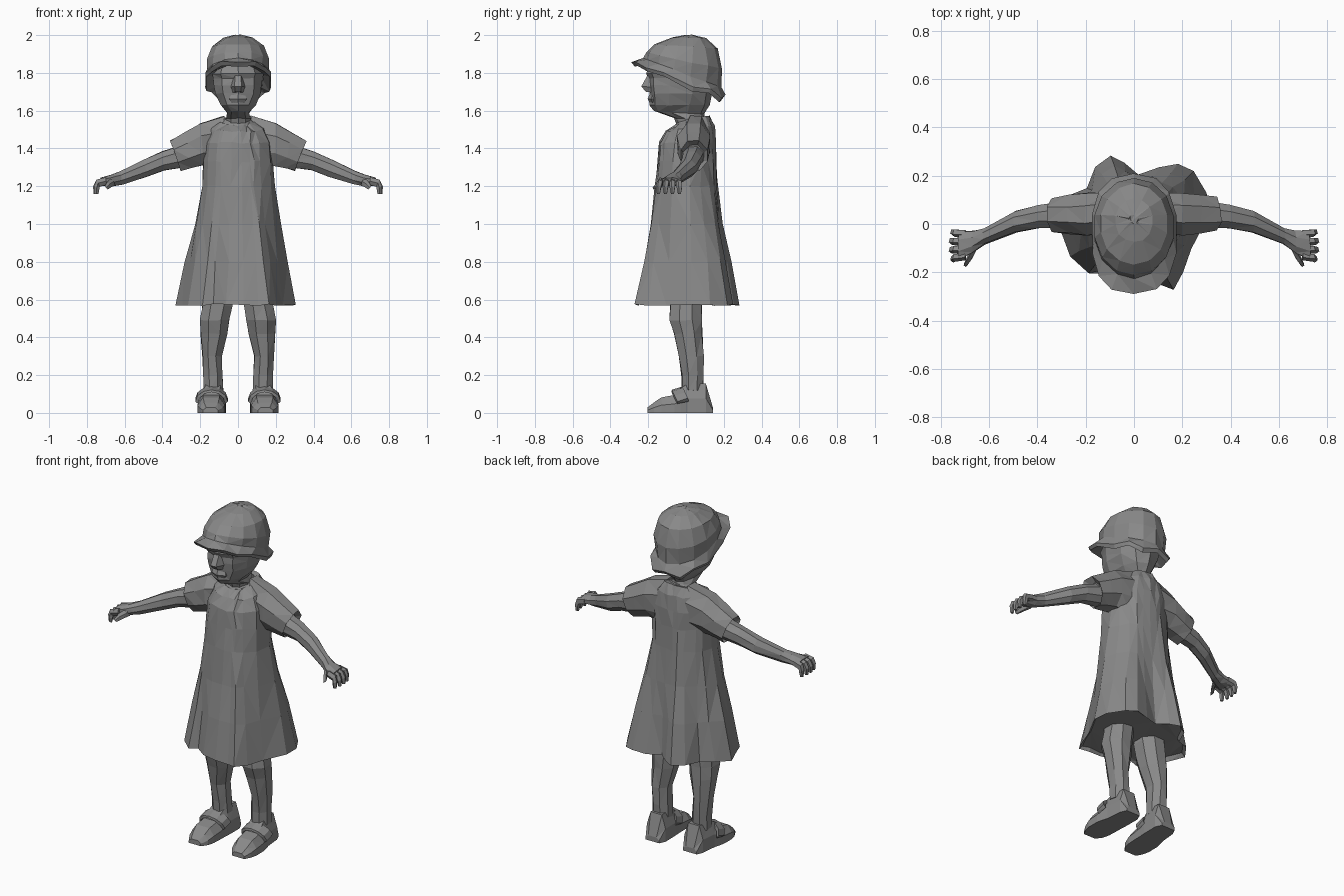
import bpy, bmesh, math, random
from mathutils import Vector

random.seed(4)
grey = bpy.data.materials.new("plain grey")
grey.diffuse_color = (0.25, 0.25, 0.25, 1)


def loft(name, rings, cap_start=True, cap_end=True, jitter=0.0, sx=1):
    """Skin a list of equal-length point rings; triangulated for faceted look."""
    bm = bmesh.new()
    rows = []
    for ring in rings:
        row = []
        for p in ring:
            d = Vector([random.uniform(-jitter, jitter) for _ in range(3)])
            q = Vector(p) + d
            row.append(bm.verts.new((q.x * sx, q.y, q.z)))
        rows.append(row)
    n = len(rows[0])
    for a, b in zip(rows, rows[1:]):
        for i in range(n):
            j = (i + 1) % n
            bm.faces.new((a[i], a[j], b[j], b[i]))
    if cap_start:
        bm.faces.new(rows[0])
    if cap_end:
        bm.faces.new(rows[-1])
    bmesh.ops.recalc_face_normals(bm, faces=bm.faces)
    bmesh.ops.triangulate(bm, faces=bm.faces, quad_method='SHORT_EDGE')
    me = bpy.data.meshes.new(name)
    bm.to_mesh(me)
    bm.free()
    me.materials.append(grey)
    ob = bpy.data.objects.new(name, me)
    bpy.context.collection.objects.link(ob)
    return ob


def oval(z, cx, cy, rx, ry, n=10, slope=0.0, power=1.0, wave=0.0):
    """Horizontal ring, optionally tilted front to back, squared and waved."""
    pts = []
    for i in range(n):
        a = 2 * math.pi * (i + 0.5) / n
        c, s = math.cos(a), math.sin(a)
        x = rx * math.copysign(abs(c) ** power, c)
        y = ry * math.copysign(abs(s) ** power, s)
        w = wave * (1 if i % 2 else -1) * (1 if s > -0.2 else 0.3)
        pts.append((cx + x, cy + y, z - slope * y + w))
    return pts


def limb(top, bot, cy, ry, n=8):
    """Ring across a sideways limb, from its top and bottom (x, z) points."""
    pts = []
    for i in range(n):
        a = 2 * math.pi * (i + 0.5) / n
        k = 0.5 + 0.5 * math.sin(a) / math.sin(math.pi * 0.375)
        pts.append((bot[0] + (top[0] - bot[0]) * k, cy + ry * math.cos(a) * 1.08,
                    bot[1] + (top[1] - bot[1]) * k))
    return pts


# Dress: folded hem blending into an oval torso, closed just above the hem
hem = [(.31, .03), (.30, .13), (.25, .22), (.18, .245), (.10, .23), (.02, .20),
       (-.04, .25), (-.10, .285), (-.16, .24), (-.20, .15), (-.27, .12),
       (-.33, .04), (-.30, -.05), (-.26, -.13), (-.19, -.20), (-.13, -.19),
       (-.06, -.24), (.03, -.26), (.11, -.25), (.165, -.27), (.20, -.20), (.24, -.10)]
# z, half width, centre y, half depth, share of the hem shape, front-to-back rise
dress_rows = [(.572, .19, .0, .16, 1, 0), (.80, .19, .0, .16, .64, 0), (1.0, .19, .0, .162, .30, 0),
              (1.2, .188, .002, .163, .05, 0), (1.33, .19, .005, .157, 0, 0),
              (1.43, .18, .008, .15, 0, 0), (1.505, .15, .02, .13, 0, .12), (1.548, .10, .035, .09, 0, .28)]
rings = [[(x * .95, y * .95, .59) for x, y in hem]]
for z, rx, cy, ry, t, rise in dress_rows:
    ring = []
    for hx, hy in hem:
        a = math.atan2(hy / .25, hx / .31)
        x, y = rx * math.cos(a), cy + ry * math.sin(a)
        ring.append((x + (hx - x) * t, y + (hy - y) * t, z + rise * (y - cy)))
    rings.append(ring)
loft("dress", rings, jitter=0.005)

# Collar around the neck
loft("collar", [oval(1.50, 0, .01, .10, .10, slope=-.25), oval(1.54, 0, .02, .085, .085, slope=-.3),
                oval(1.558, 0, .025, .07, .07, slope=-.2)])

# Neck and head
loft("head", [oval(1.48, 0, .03, .07, .065), oval(1.56, 0, .02, .068, .08),
              oval(1.59, 0, -.035, .062, .135, slope=.06), oval(1.63, 0, -.035, .098, .158, power=.9),
              oval(1.69, 0, -.03, .125, .165, power=.85), oval(1.735, 0, -.025, .132, .175, power=.85),
              oval(1.77, 0, -.02, .135, .178, power=.85), oval(1.795, 0, -.02, .14, .19, power=.85),
              oval(1.86, 0, -.01, .13, .17)], jitter=0.003)
loft("nose", [[(-.02, -.16, 1.79), (.02, -.16, 1.79), (.016, -.205, 1.785), (-.016, -.205, 1.785)],
              [(-.045, -.17, 1.725), (.045, -.17, 1.725), (.018, -.237, 1.728), (-.018, -.237, 1.728)],
              [(-.035, -.17, 1.695), (.035, -.17, 1.695), (.014, -.212, 1.70), (-.014, -.212, 1.70)]])
loft("lips", [oval(1.635, 0, -.16, .035, .03, n=6), oval(1.662, 0, -.165, .055, .038, n=6),
              oval(1.69, 0, -.16, .04, .032, n=6)])

# Hat: domed crown running out into a floppy brim that folds back under
n = 14
loft("hat", [oval(1.775, 0, -.02, .135, .18, n, .38),
             oval(1.745, 0, -.04, .17, .235, n, .40, .80, .014),
             oval(1.767, 0, -.04, .176, .25, n, .38, .75, .014),
             oval(1.80, 0, -.02, .165, .205, n, .38),
             oval(1.865, 0, -.01, .168, .203, n, .22),
             oval(1.94, 0, .0, .143, .168, n, .06),
             oval(1.985, 0, .015, .08, .09, n),
             oval(2.0, 0, .02, .02, .02, n)], cap_start=False, jitter=0.003)

for side, sx in (("right", 1), ("left", -1)):
    # Sleeve with an open cuff edge
    loft(side + "_sleeve", [limb((.07, 1.572), (.10, 1.30), .055, .075),
                            limb((.20, 1.532), (.185, 1.31), .04, .086),
                            limb((.28, 1.485), (.25, 1.295), .04, .08),
                            limb((.36, 1.44), (.30, 1.28), .04, .07),
                            limb((.325, 1.415), (.285, 1.30), .04, .055)], sx=sx, jitter=.004)
    # Arm down to the palm
    loft(side + "_arm", [limb((.29, 1.42), (.28, 1.30), .04, .055),
                         limb((.40, 1.385), (.39, 1.285), .03, .048),
                         limb((.50, 1.34), (.48, 1.25), .01, .044),
                         limb((.625, 1.278), (.61, 1.21), -.05, .033),
                         limb((.67, 1.262), (.66, 1.202), -.073, .045),
                         limb((.73, 1.244), (.715, 1.202), -.088, .058)], sx=sx, jitter=.002)
    # Four curled fingers and a thumb
    for i in range(4):
        y, e = -.04 - .031 * i, -.034 - .037 * i
        r = .016
        tip = .77 - .006 * abs(i - 1.5)
        loft(f"{side}_finger_{i + 1}", [limb((.70, 1.247), (.695, 1.208), y, r, 5),
                                        limb((.75, 1.234), (.732, 1.198), (y + e) / 2, r, 5),
                                        limb((tip, 1.20), (tip - .026, 1.183), e, .014, 5),
                                        limb((tip - .003, 1.16), (tip - .022, 1.158), e, .008, 5)], sx=sx)
    loft(side + "_thumb", [limb((.665, 1.247), (.65, 1.205), -.095, .022, 5),
                           limb((.69, 1.225), (.672, 1.195), -.14, .017, 5),
                           limb((.705, 1.20), (.69, 1.183), -.168, .009, 5)], sx=sx)
    # Leg
    loft(side + "_leg", [oval(z, cx, cy, rx, ry, 8) for z, cx, rx, cy, ry in
                         ((.60, .11, .085, 0, .09), (.57, .11, .085, 0, .09), (.49, .122, .084, 0, .093),
                          (.42, .128, .077, .012, .08), (.30, .138, .055, .028, .07),
                          (.20, .132, .055, .035, .062), (.12, .13, .058, .035, .06))], sx=sx, jitter=.003)
    # Shoe: y, centre x, half width, height
    shoe = []
    for y, cx, w, h in ((.142, .125, .045, .03), (.105, .125, .062, .155), (.01, .13, .066, .155),
                        (-.03, .137, .07, .13), (-.06, .14, .073, .095), (-.13, .142, .072, .082),
                        (-.17, .142, .062, .055), (-.205, .145, .04, .028)):
        shoe.append([(cx - w, y, 0), (cx + w, y, 0), (cx + w, y, h * .5), (cx + w * .6, y, h),
                     (cx - w * .6, y, h), (cx - w, y, h * .5)])
    loft(side + "_shoe", shoe, sx=sx)
    # Strap arching over the instep
    strap = []
    for i in range(7):
        a = math.pi * i / 6
        c, s = math.cos(a), math.sin(a)
        x, z = .14 + .072 * c, .06 + .062 * s
        y = -.015 - .03 * s
        strap.append([(x, y - .032, z - .012), (x + .014 * c, y - .03, z),
                      (x + .014 * c, y + .026, z + .018), (x, y + .028, z)])
    loft(side + "_strap", strap, sx=sx)
